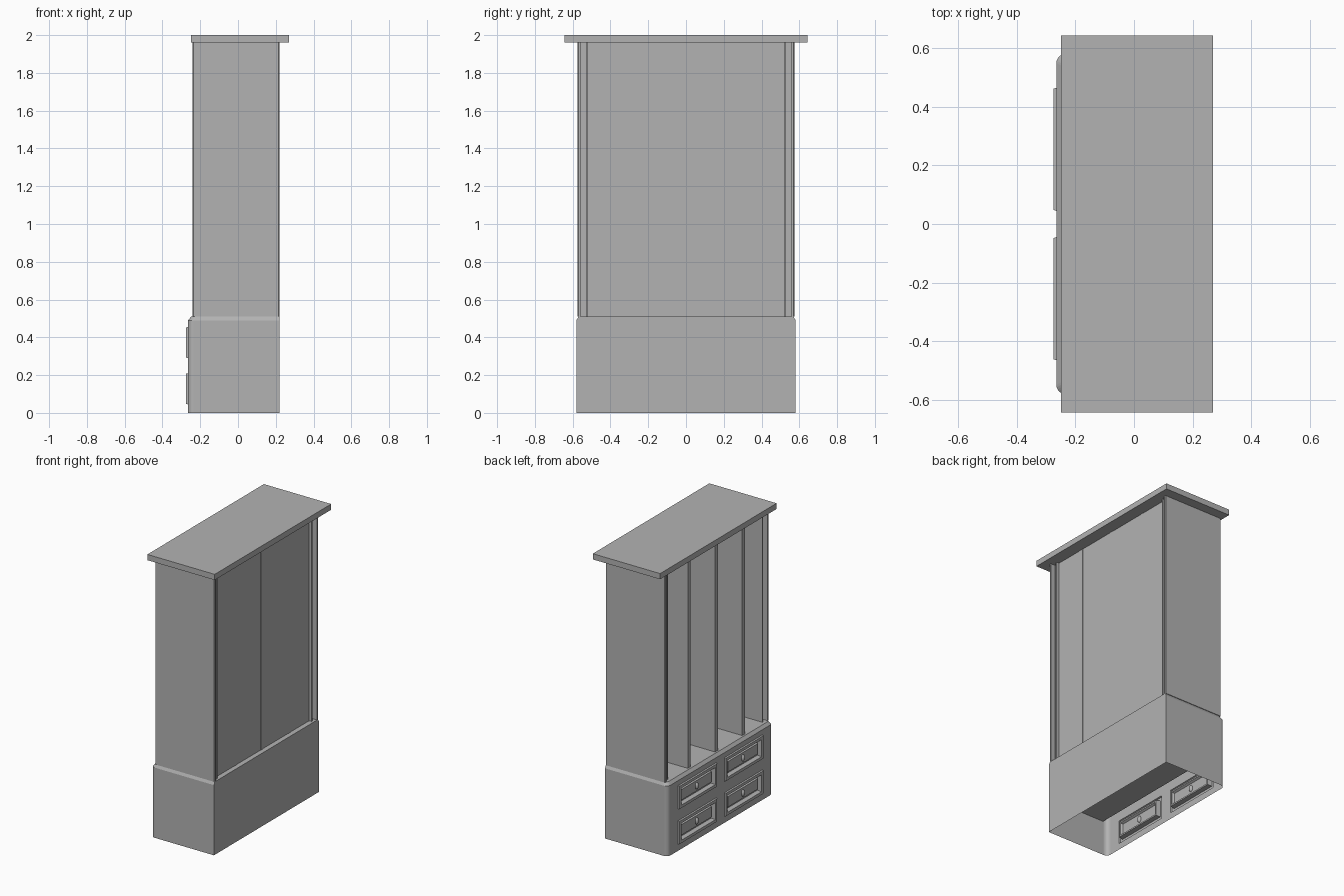
import bpy, bmesh
from math import cos, sin, pi
from mathutils import Vector

cube = bpy.data.objects.get("Cube")
if cube:
    bpy.data.objects.remove(cube, do_unlink=True)

grey = bpy.data.materials.new("plain_grey")
grey.use_nodes = True
COLOUR = (0.45, 0.45, 0.45, 1)
grey.diffuse_color = COLOUR
grey.node_tree.nodes["Principled BSDF"].inputs["Base Color"].default_value = COLOUR

# Main proportions
BACK, FRONT = 0.22, -0.265
BASE_TOP, BODY_TOP = 0.51, 1.96


def add_object(name, bm):
    mesh = bpy.data.meshes.new(name)
    bm.to_mesh(mesh)
    bm.free()
    mesh.materials.append(grey)
    obj = bpy.data.objects.new(name, mesh)
    bpy.context.collection.objects.link(obj)
    return obj


def box(name, x, y, z):
    bm = bmesh.new()
    bmesh.ops.create_cube(bm, size=1)
    for v in bm.verts:
        v.co = [(lo + hi) / 2 + c * (hi - lo) for c, (lo, hi) in zip(v.co, (x, y, z))]
    return add_object(name, bm)


def prism(name, outline, z0, z1):
    """Extrude a plan outline upwards."""
    bm = bmesh.new()
    face = bm.faces.new([bm.verts.new((x, y, z0)) for x, y in outline])
    made = bmesh.ops.extrude_face_region(bm, geom=[face])["geom"]
    bmesh.ops.translate(bm, vec=(0, 0, z1 - z0),
                        verts=[g for g in made if isinstance(g, bmesh.types.BMVert)])
    bmesh.ops.recalc_face_normals(bm, faces=bm.faces)
    return add_object(name, bm)


# Base: thin shell, open below, rounded front corners and chamfered top
RADIUS, HALF = 0.03, 0.58
outline = [(BACK, -HALF), (BACK, HALF)]
for side, start in ((1, pi / 2), (-1, pi)):
    for i in range(7):
        a = start + i * pi / 12
        outline.append((FRONT + RADIUS + RADIUS * cos(a),
                        side * (HALF - RADIUS) + RADIUS * sin(a)))
bm = bmesh.new()


def ring(z, shrink):
    return [bm.verts.new((BACK + (x - BACK) * (1 - 2 * shrink), y * (1 - shrink), z))
            for x, y in outline]


rings = [ring(0, 0), ring(0.49, 0), ring(BASE_TOP, 0.018)]
for low, high in zip(rings, rings[1:]):
    for i in range(len(low)):
        j = (i + 1) % len(low)
        bm.faces.new((low[i], low[j], high[j], high[i]))
bm.faces.new(rings[-1])
bm.normal_update()


def front_faces():
    return [f for f in bm.faces
            if f.normal.x < -0.99 and abs(f.calc_center_median().x - FRONT) < 0.002]


# Drawers: cut the front into a grid, then step each drawer in and out
Y_IN, Y_OUT = 0.045, 0.465
ROWS = ((0.045, 0.21), (0.29, 0.455))
cuts = [((0, y, 0), (0, 1, 0)) for y in (-Y_OUT, -Y_IN, Y_IN, Y_OUT)]
cuts += [((0, 0, z), (0, 0, 1)) for row in ROWS for z in row]
for point, normal in cuts:
    faces = front_faces()
    geom = set(faces)
    for f in faces:
        geom.update(f.edges, f.verts)
    bmesh.ops.bisect_plane(bm, geom=list(geom), plane_co=point, plane_no=normal)
    bm.normal_update()


def is_drawer(f):
    c = f.calc_center_median()
    return Y_IN < abs(c.y) < Y_OUT and any(a < c.z < b for a, b in ROWS)


drawers = [f for f in front_faces() if is_drawer(f)]
for thickness, depth in ((0.003, 0.01), (0.02, 0), (0.005, -0.03), (0.01, 0), (0.008, 0.015)):
    bmesh.ops.inset_individual(bm, faces=drawers, thickness=thickness, depth=depth,
                               use_even_offset=True)
    bm.normal_update()
base = add_object("base_with_drawers", bm)

# Drawer knobs
for y in (-1, 1):
    for low, high in ROWS:
        bm = bmesh.new()
        bmesh.ops.create_uvsphere(bm, u_segments=16, v_segments=10, radius=0.014)
        for v in bm.verts:
            v.co = Vector((v.co.x, v.co.y, v.co.z * 1.7)) + Vector(
                (FRONT + 0.005, y * (Y_IN + Y_OUT) / 2, (low + high) / 2))
        for f in bm.faces:
            f.smooth = True
        add_object("drawer_knob", bm)

# Shelf sheet inside the base
bm = bmesh.new()
bm.faces.new([bm.verts.new((x, y, 0.245)) for x, y in
              ((-0.23, -HALF), (BACK, -HALF), (BACK, HALF), (-0.23, HALF))])
add_object("base_shelf", bm)

# Side walls with a groove along their front and back edges
OUT, LIP, GROOVE, INNER = 0.574, 0.559, 0.53, 0.521
EDGE = 0.004
wall = [(-0.235, OUT), (-0.24, OUT - EDGE), (-0.24, LIP), (-0.2, LIP), (-0.2, GROOVE),
        (-0.225, GROOVE), (-0.225, INNER), (0.205, INNER), (0.205, GROOVE),
        (0.185, GROOVE), (0.185, LIP), (BACK, LIP), (BACK, OUT - EDGE), (0.215, OUT)]
for name, side in (("left_end_wall", 1), ("right_end_wall", -1)):
    prism(name, [(x, side * y) for x, y in wall], BASE_TOP, BODY_TOP)

# Back panel, dividers and top slab
box("back_panel", (0.17, 0.185), (-0.525, 0.525), (BASE_TOP, BODY_TOP))
for y in (-0.3, 0, 0.3):
    box("divider", (-0.235, 0.187), (y - 0.015, y + 0.015), (BASE_TOP, BODY_TOP))
box("top_slab", (-0.25, 0.27), (-0.643, 0.643), (BODY_TOP, 2))
